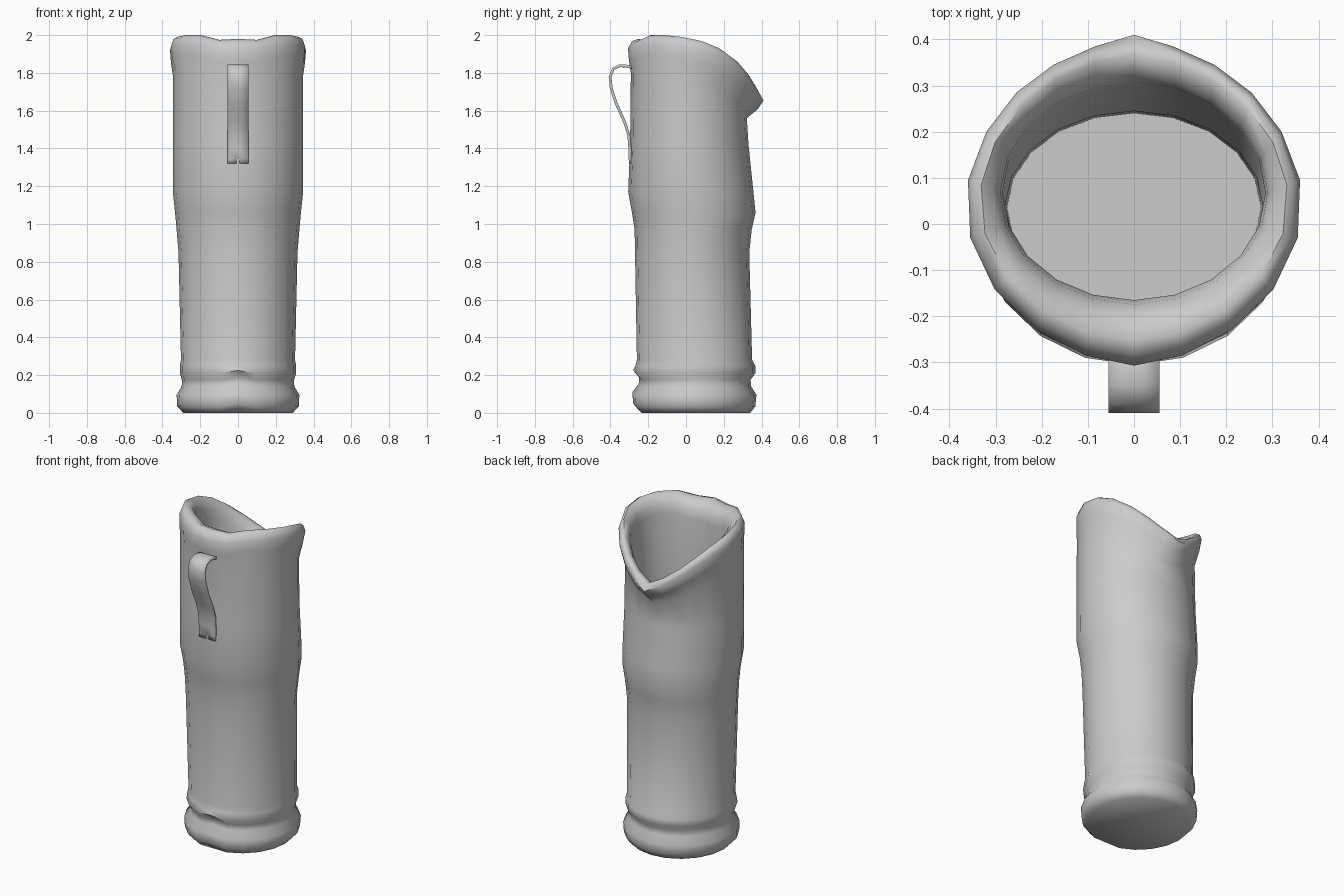
import bpy, bmesh, math

cube = bpy.data.objects.get("Cube")
if cube:
    bpy.data.objects.remove(cube, do_unlink=True)

SIDES = 20
mat = bpy.data.materials.new("light_grey")
mat.use_nodes = True
mat.diffuse_color = (0.6, 0.6, 0.6, 1)
mat.node_tree.nodes["Principled BSDF"].inputs["Base Color"].default_value = (0.6, 0.6, 0.6, 1)


def finish(bm, name, angle):
    bmesh.ops.recalc_face_normals(bm, faces=bm.faces)
    mesh = bpy.data.meshes.new(name)
    bm.to_mesh(mesh)
    bm.free()
    mesh.materials.append(mat)
    obj = bpy.data.objects.new(name, mesh)
    bpy.context.collection.objects.link(obj)
    bpy.ops.object.select_all(action='DESELECT')
    obj.select_set(True)
    bpy.context.view_layer.objects.active = obj
    bpy.ops.object.shade_smooth_by_angle(angle=math.radians(angle))
    return obj


def ellipse(rx, front, back):
    """Points running clockwise from the spout side (+y)."""
    c, ry = (front + back) / 2, (back - front) / 2
    return [(rx * math.sin(a), c + ry * math.cos(a))
            for a in (2 * math.pi * i / SIDES for i in range(SIDES))]


def mix(a, b, t):
    return [(p[0] + (q[0] - p[0]) * t, p[1] + (q[1] - p[1]) * t) for p, q in zip(a, b)]


# Outer wall: height, half width, front y, back y
profile = [
    (0.00, 0.290, -0.250, 0.340), (0.035, 0.322, -0.280, 0.367),
    (0.095, 0.325, -0.284, 0.373), (0.14, 0.298, -0.250, 0.345),
    (0.175, 0.297, -0.250, 0.342), (0.21, 0.308, -0.280, 0.367),
    (0.25, 0.308, -0.268, 0.367), (0.28, 0.302, -0.260, 0.350),
    (0.85, 0.315, -0.270, 0.335), (0.97, 0.325, -0.272, 0.348),
    (1.06, 0.333, -0.286, 0.368), (1.17, 0.345, -0.306, 0.357),
    (1.42, 0.345, -0.296, 0.331),
]
rings = []
for z, rx, front, back in profile:
    ring = [(x, y, z) for x, y in ellipse(rx, front, back)]
    # Small upward pinch at the front of the base
    if z < 0.22:
        x, y, _ = ring[SIDES // 2]
        ring[SIDES // 2] = (x, y, z + 0.015)
    rings.append(ring)

# Rolled rim with pinched spout, following an uneven crest
half = [(0, .41), (.085, .385), (.175, .345), (.255, .285), (.32, .2), (.36, .095),
        (.355, -.03), (.302, -.142), (.212, -.23), (.105, -.285), (0, -.307)]
outline = half + [(-x, y) for x, y in half[-2:0:-1]]
heights = [1.69, 1.735, 1.80, 1.87, 1.93, 1.968, 1.99, 2.0, 2.0, 1.975, 1.98]
crest = heights + heights[-2:0:-1]
neck = ellipse(0.345, -0.292, 0.322)
mouth = ellipse(0.285, -0.165, 0.300)
rim = [(neck, 0.18), (mix(neck, outline, 0.65), 0.115), (outline, 0.05),
       (mix(outline, mouth, 0.15), 0.012), (mix(outline, mouth, 0.38), 0.0),
       (mix(outline, mouth, 0.72), 0.02), (mix(outline, mouth, 0.93), 0.06),
       (mouth, 0.11)]
for pts, drop in rim:
    ring = []
    for i, (x, y) in enumerate(pts):
        spout = max(0, 1 - min(i, SIDES - i) / 4)
        ring.append((x, y, crest[i] - drop * (1 - 0.28 * spout)))
    rings.append(ring)

# Inner wall down to the floor
for z, rx, front, back in [(1.48, 0.28, -0.172, 0.245), (0.3, 0.277, -0.172, 0.242),
                           (0.1, 0.275, -0.17, 0.24)]:
    rings.append([(x, y, z) for x, y in ellipse(rx, front, back)])

bm = bmesh.new()
loops = [[bm.verts.new(p) for p in ring] for ring in rings]
for a, b in zip(loops, loops[1:]):
    for i in range(SIDES):
        j = (i + 1) % SIDES
        bm.faces.new((a[i], a[j], b[j], b[i]))
bm.faces.new(loops[0])
bm.faces.new(loops[-1])
finish(bm, "pitcher_body", 60)

# Strap handle: a bent strip with a slit at the lower end
path = [(-.28, 1.825), (-.305, 1.835), (-.35, 1.838), (-.385, 1.822), (-.402, 1.78),
        (-.396, 1.72), (-.37, 1.64), (-.325, 1.54), (-.303, 1.47), (-.297, 1.40),
        (-.296, 1.345), (-.294, 1.32)]
columns = [-0.055, -0.008, 0.008, 0.055]
bm = bmesh.new()
grid = [[bm.verts.new((x, y, z)) for x in columns] for y, z in path]
for r in range(len(path) - 1):
    for c in range(3):
        if r == len(path) - 2 and c == 1:
            continue
        bm.faces.new((grid[r][c], grid[r][c + 1], grid[r + 1][c + 1], grid[r + 1][c]))
handle = finish(bm, "handle", 60)
solid = handle.modifiers.new("thickness", 'SOLIDIFY')
solid.thickness = 0.015
solid.offset = 0
